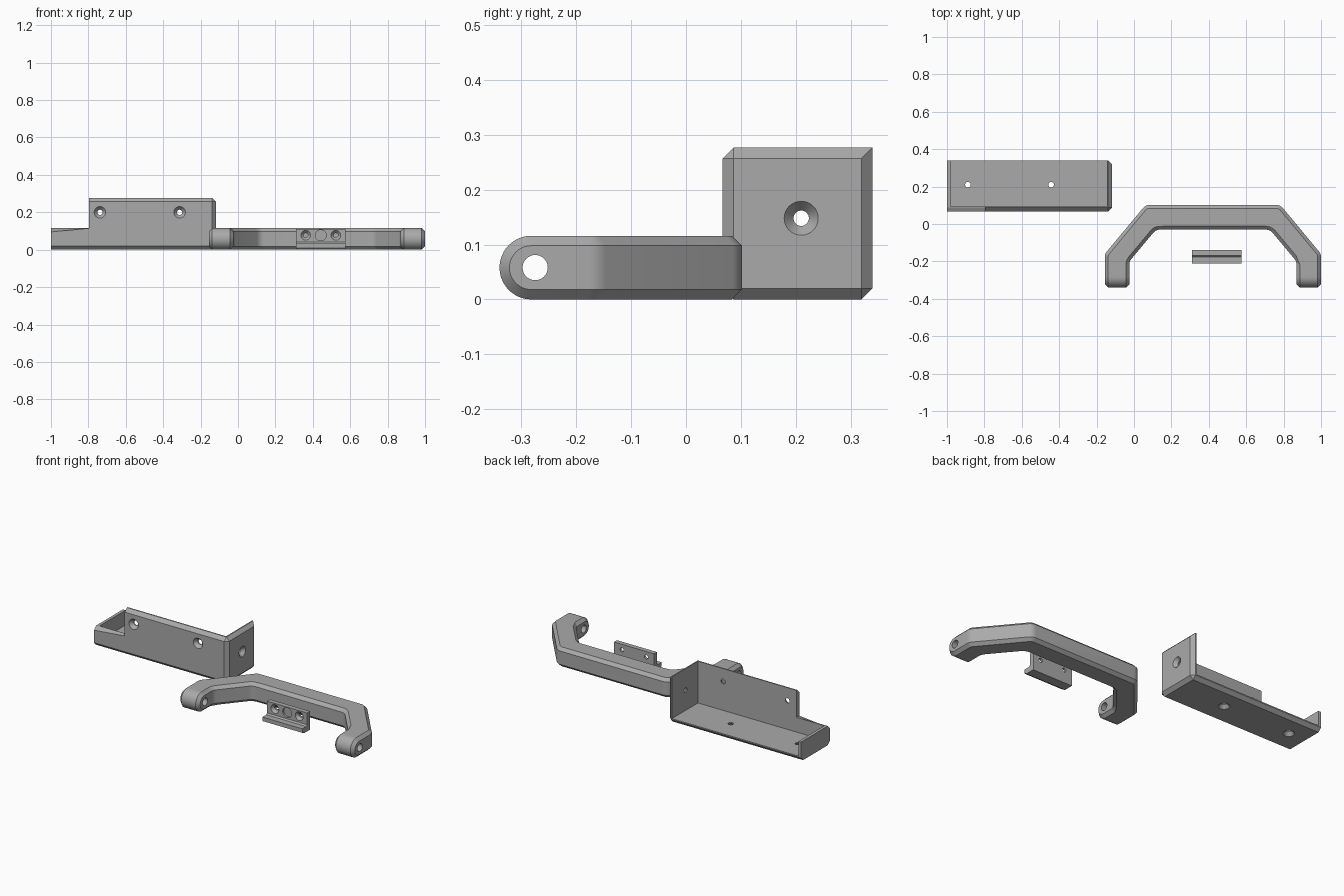
import bpy, bmesh, math
from mathutils import Vector, Matrix

if "Cube" in bpy.data.objects:
    bpy.data.objects.remove(bpy.data.objects["Cube"])

gray = bpy.data.materials.new("plain gray")
gray.diffuse_color = (0.40, 0.40, 0.40, 1)
gray.use_nodes = True
gray.node_tree.nodes["Principled BSDF"].inputs["Base Color"].default_value = gray.diffuse_color


def finish(bm, name, helper=False):
    bmesh.ops.recalc_face_normals(bm, faces=bm.faces)
    me = bpy.data.meshes.new(name)
    bm.to_mesh(me)
    bm.free()
    ob = bpy.data.objects.new(name, me)
    bpy.context.collection.objects.link(ob)
    me.materials.append(gray)
    ob.hide_render = helper
    return ob


def prism(points, axis, a, b):
    """Extrude a 2D outline along an axis from a to b."""
    bm = bmesh.new()
    place = {'X': lambda p: (a, p[0], p[1]), 'Y': lambda p: (p[0], a, p[1]),
             'Z': lambda p: (p[0], p[1], a)}[axis]
    f = bm.faces.new([bm.verts.new(place(p)) for p in points])
    g = bmesh.ops.extrude_face_region(bm, geom=[f])
    d = Vector([(b - a) * (axis == k) for k in 'XYZ'])
    bmesh.ops.translate(bm, vec=d, verts=[v for v in g['geom'] if isinstance(v, bmesh.types.BMVert)])
    bmesh.ops.recalc_face_normals(bm, faces=bm.faces)
    return bm


def rect(x0, y0, x1, y1):
    return [(x0, y0), (x1, y0), (x1, y1), (x0, y1)]


def apply_modifiers(ob):
    bpy.context.view_layer.objects.active = ob
    for m in list(ob.modifiers):
        bpy.ops.object.modifier_apply(modifier=m.name)


def boolean(ob, cutter, op='DIFFERENCE'):
    m = ob.modifiers.new("cut", 'BOOLEAN')
    m.operation, m.object, m.solver = op, cutter, 'EXACT'
    apply_modifiers(ob)
    bpy.data.objects.remove(cutter)


def hole(ob, pos, direction, r, sink=0, depth=0.08, sink_depth=0.02):
    """Round hole from a surface point, with an optional countersink."""
    prof = [(-0.01, sink or r), (0, sink or r), (sink_depth, r), (depth, r)]
    bm = bmesh.new()
    n = 32
    rings = [[bm.verts.new((q * math.cos(2 * math.pi * i / n), q * math.sin(2 * math.pi * i / n), h))
              for i in range(n)] for h, q in prof]
    for lo, hi in zip(rings, rings[1:]):
        for i in range(n):
            bm.faces.new((lo[i], lo[(i + 1) % n], hi[(i + 1) % n], hi[i]))
    bm.faces.new(rings[0])
    bm.faces.new(rings[-1])
    rot = Vector((0, 0, 1)).rotation_difference(Vector(direction)).to_matrix().to_4x4()
    bm.transform(Matrix.Translation(pos) @ rot)
    boolean(ob, finish(bm, "hole cutter", True))


def fillet(points, r, steps=6):
    """Round the corners of an outline; square corners stay sharp."""
    out = []
    for i, p in enumerate(points):
        p = Vector(p)
        u = (Vector(points[i - 1]) - p).normalized()
        v = (Vector(points[(i + 1) % len(points)]) - p).normalized()
        ang = u.angle(v)
        if ang < math.radians(95):
            out.append(p)
            continue
        t = r / math.tan(ang / 2)
        a, b = p + u * t, p + v * t
        for k in range(steps + 1):
            s = k / steps
            out.append(a * (1 - s) ** 2 + p * 2 * s * (1 - s) + b * s * s)
    return out


def smooth(ob):
    bpy.ops.object.select_all(action='DESELECT')
    ob.select_set(True)
    bpy.context.view_layer.objects.active = ob
    bpy.ops.object.shade_smooth_by_angle(angle=math.radians(25))


# Mounting bracket: stepped block, chamfered outside, hollowed from back and top
X0, X1, Y0, Y1, H = -1.0, -0.118, 0.067, 0.34, 0.277
bm = prism([(X0, 0), (X1, 0), (X1, H), (-0.797, H), (-0.797, 0.115), (X0, 0.115)], 'Y', Y0, Y1)


def chamfered(e):
    a, b = (v.co for v in e.verts)

    def on(k, val):
        return abs(a[k] - val) < 1e-4 and abs(b[k] - val) < 1e-4
    front = on(1, Y0) and not on(0, -0.797) and not on(0, X0)
    return front or on(0, X1) or (on(1, Y1) and on(2, 0))


bmesh.ops.bevel(bm, geom=[e for e in bm.edges if chamfered(e)], offset=0.02,
                offset_type='OFFSET', segments=1, affect='EDGES', clamp_overlap=False)
bracket = finish(bm, "mounting_bracket")
wall = 0.027
boolean(bracket, finish(prism(rect(X0 + 0.018, Y0 + wall, X1 - wall, 0.5), 'Z', wall, 0.5), "cavity cutter", True))
for x in (-0.888, -0.443):
    hole(bracket, (x, 0.21, 0), (0, 0, 1), 0.015, 0.031)
for x in (-0.738, -0.312):
    hole(bracket, (x, Y0, 0.2), (0, 1, 0), 0.014, 0.031)
hole(bracket, (X1, 0.21, 0.148), (-1, 0, 0), 0.014, 0.031)
smooth(bracket)

# Grab handle: mirrored angular outline, rounded feet, chamfered all round
CX, T = 0.422, 0.116
half = [(0.578, -0.34), (0.578, -0.16), (0.36, 0.102)]
inner = [(0.305, -0.03), (0.447, -0.2), (0.447, -0.34)]
right = [(CX + x, y) for x, y in half]
left = [(CX - x, y) for x, y in reversed(half)]
in_l = [(CX - x, y) for x, y in reversed(inner)]
in_r = [(CX + x, y) for x, y in inner]
handle = finish(prism(fillet(right + left + in_l + in_r, 0.05), 'Z', 0, T), "grab_handle")
r = T / 2
side = [(0.3, 0), (0.3, T)]
side += [(-0.34 + r - r * math.sin(math.pi * i / 24), r + r * math.cos(math.pi * i / 24)) for i in range(25)]
boolean(handle, finish(prism(side, 'X', -0.4, 1.2), "foot rounding", True), 'INTERSECT')
bev = handle.modifiers.new("chamfer", 'BEVEL')
bev.width, bev.segments, bev.limit_method = 0.018, 1, 'ANGLE'
bev.angle_limit, bev.use_clamp_overlap = math.radians(40), False
apply_modifiers(handle)
hole(handle, (-0.2, -0.275, r), (1, 0, 0), 0.023, depth=1.3)
smooth(handle)

# Small clamp plate: upright back with a foot lip along the bottom
profile = [(-0.205, 0.008), (-0.197, 0), (-0.14, 0), (-0.14, 0.11), (-0.168, 0.11),
           (-0.168, 0.04), (-0.176, 0.032), (-0.212, 0.032), (-0.212, 0.008)]
plate = finish(prism(profile, 'X', 0.31, 0.575), "clamp_plate")
for x in (0.362, 0.523):
    hole(plate, (x, -0.168, 0.077), (0, 1, 0), 0.012, 0.026, sink_depth=0.015)
hole(plate, (0.4425, -0.168, 0.077), (0, 1, 0), 0.029, depth=0.012, sink_depth=0.006)
smooth(plate)
